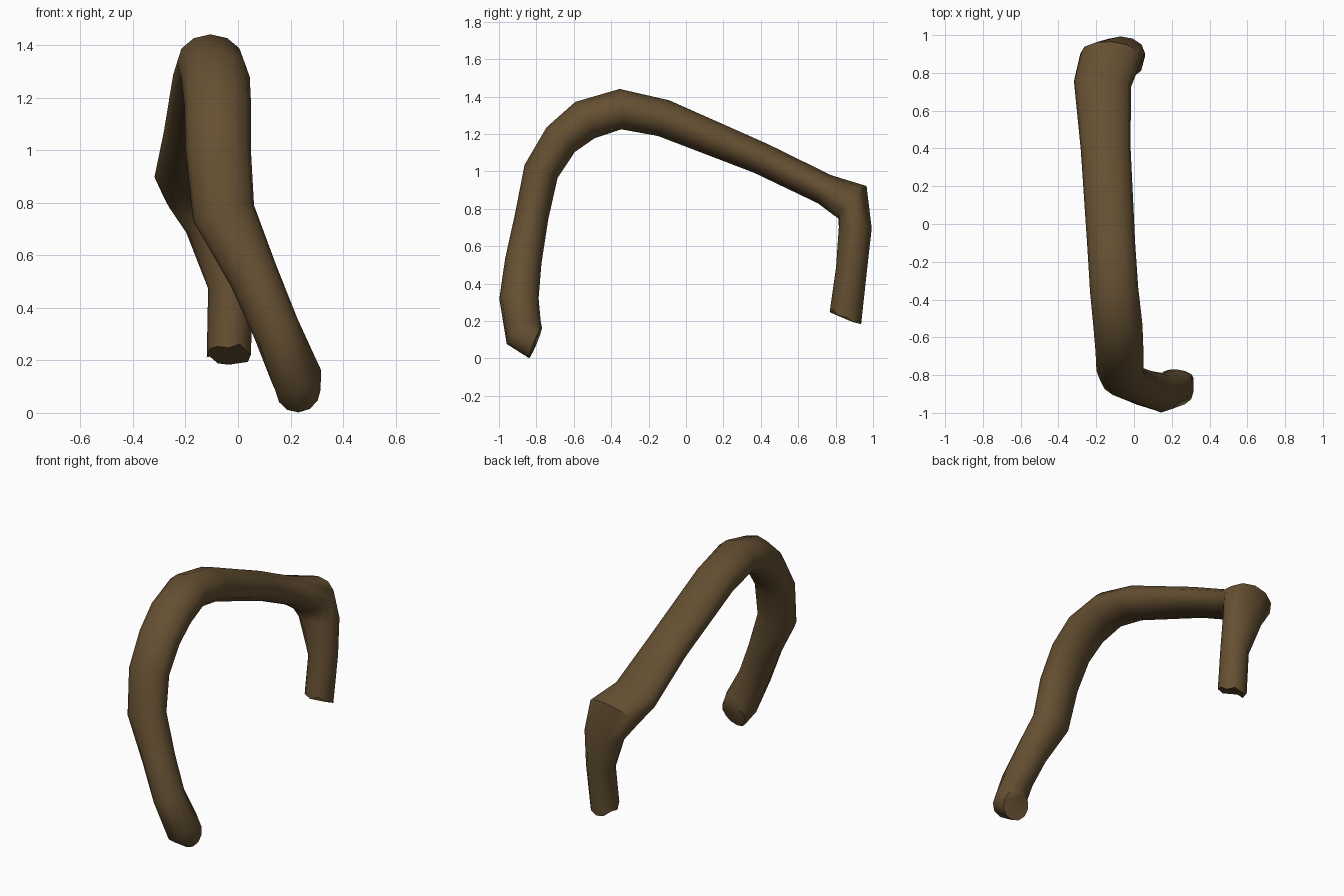
import bpy, bmesh, math
from mathutils import Vector

if "Cube" in bpy.data.objects:
    bpy.data.objects.remove(bpy.data.objects["Cube"])

SIDES = 12

# Path sections: centre, half width sideways, half depth in the bend plane, optional facing
sections = [
    ((0.23, -0.805, 0.085), 0.085, 0.09, (0.1, 0.92, -0.38)),   # front foot, cut end
    ((0.222, -0.868, 0.14), 0.098, 0.11, (0.3, 0.55, -0.8)),
    ((0.145, -0.893, 0.32), 0.09, 0.105, None),
    ((0.06, -0.87, 0.52), 0.095, 0.098, None),
    ((-0.055, -0.825, 0.76), 0.12, 0.09, None),
    ((-0.075, -0.775, 1.00), 0.124, 0.095, None),
    ((-0.077, -0.67, 1.17), 0.127, 0.10, None),
    ((-0.085, -0.54, 1.275), 0.13, 0.11, None),
    ((-0.105, -0.35, 1.333), 0.128, 0.108, None),
    ((-0.12, -0.12, 1.285), 0.127, 0.10, None),
    ((-0.15, 0.40, 1.07), 0.132, 0.085, None),
    ((-0.167, 0.74, 0.905), 0.152, 0.083, None),
    ((-0.12, 0.89, 0.835), 0.165, 0.115, (0.1, 0.75, -0.65)),   # rear corner
    ((-0.07, 0.905, 0.70), 0.128, 0.088, (0.1, -0.05, -1)),
    ((-0.028, 0.885, 0.48), 0.086, 0.083, None),
    ((-0.035, 0.855, 0.222), 0.084, 0.09, (0, -0.38, -0.92)),   # rear foot, cut end
]
sections[0] = (sections[0][0], 0.085, 0.09, (-0.1, -0.92, 0.38))
sections[1] = (sections[1][0], 0.098, 0.11, (-0.3, -0.55, 0.8))


def tangent(i):
    if sections[i][3]:
        return Vector(sections[i][3]).normalized()
    a, b, c = (Vector(sections[k][0]) for k in (i - 1, i, i + 1))
    return ((b - a).normalized() + (c - b).normalized()).normalized()


bm = bmesh.new()
rings = []
for i, (centre, half_w, half_d, _) in enumerate(sections):
    t = tangent(i)
    side = (Vector((1, 0, 0)) - t * t.x).normalized()
    up = t.cross(side)
    ring = []
    for k in range(SIDES):
        a = math.tau * k / SIDES
        p = Vector(centre) + side * half_w * math.cos(a) + up * half_d * math.sin(a)
        if i == len(sections) - 1:
            p += t * 0.012 * math.sin(k * 2.4)   # ragged rear end
        ring.append(bm.verts.new(p))
    rings.append(ring)

# Skin of the branch
for r0, r1 in zip(rings, rings[1:]):
    for k in range(SIDES):
        j = (k + 1) % SIDES
        bm.faces.new((r0[k], r0[j], r1[j], r1[k]))

# Cut ends
bm.faces.new(rings[0][::-1])
bm.faces.new(rings[-1])
bmesh.ops.recalc_face_normals(bm, faces=bm.faces[:])

mesh = bpy.data.meshes.new("arched_root")
bm.to_mesh(mesh)
bm.free()
root = bpy.data.objects.new("arched_root", mesh)
bpy.context.collection.objects.link(root)

# Bark colour
bark = bpy.data.materials.new("bark")
bark.diffuse_color = (0.13, 0.08, 0.032, 1)
bark.use_nodes = True
bark.node_tree.nodes["Principled BSDF"].inputs["Base Color"].default_value = bark.diffuse_color
mesh.materials.append(bark)

bpy.context.view_layer.objects.active = root
root.select_set(True)
bpy.ops.object.shade_smooth_by_angle(angle=math.radians(50))
